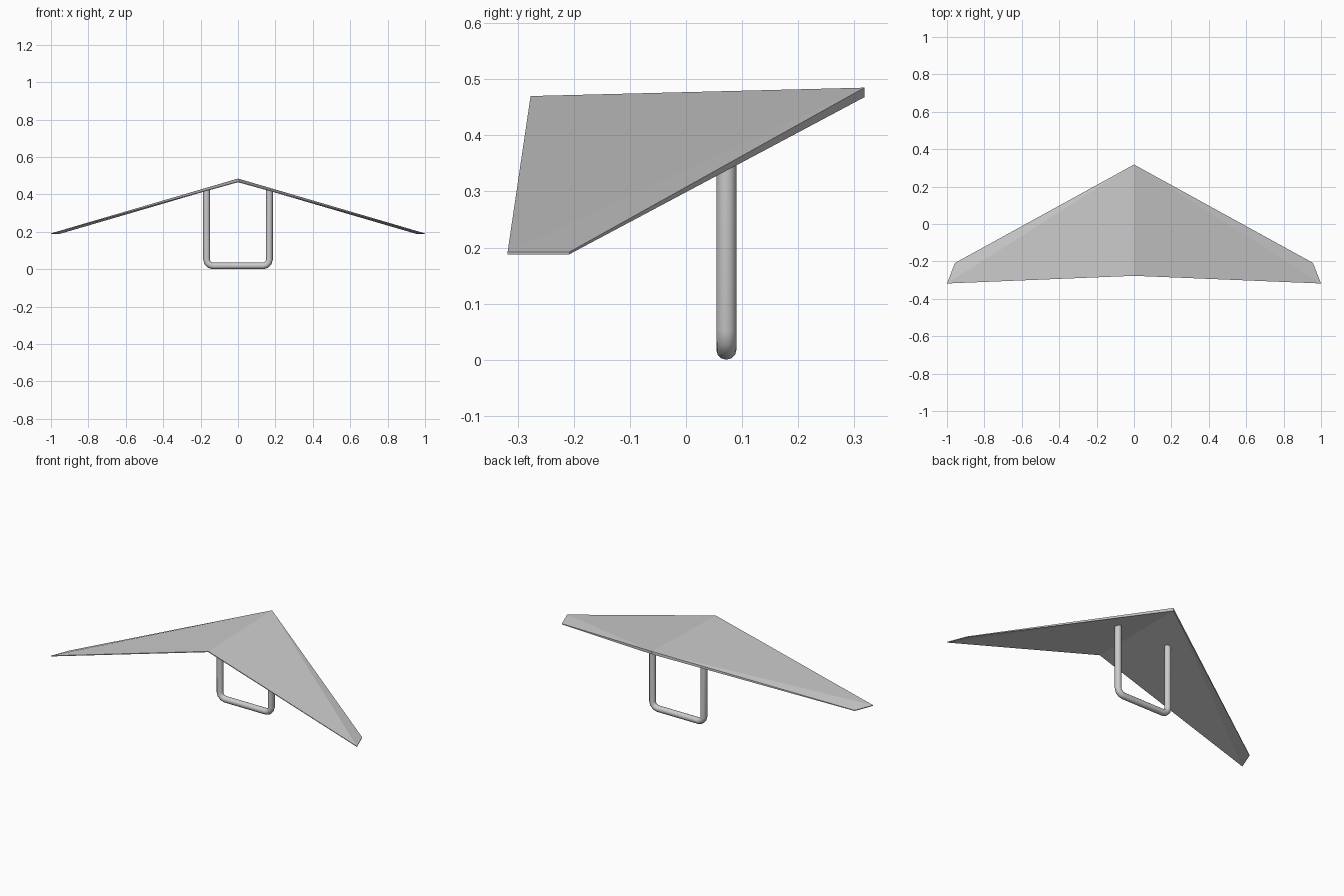
import bpy, bmesh, math

if "Cube" in bpy.data.objects:
    bpy.data.objects.remove(bpy.data.objects["Cube"])

# Wing: right-half outline (x, y, top z, thickness), mirrored across x = 0
outline = [
    (0.0, 0.318, 0.485, 0.017),      # nose
    (0.0, -0.277, 0.470, 0.005),     # trailing centre
    (1.0, -0.318, 0.192, 0.004),     # tip rear
    (0.957, -0.208, 0.192, 0.004),   # tip front
]
bm = bmesh.new()
top = [bm.verts.new((x, y, z)) for x, y, z, t in outline]
low = [bm.verts.new((x, y, z - t)) for x, y, z, t in outline]
for a, b, c in ((0, 1, 2), (0, 2, 3)):
    bm.faces.new((top[a], top[b], top[c]))
    bm.faces.new((low[c], low[b], low[a]))
for i in (1, 2, 3):                  # outer rim, centre left open
    j = (i + 1) % 4
    bm.faces.new((top[j], top[i], low[i], low[j]))
bmesh.ops.recalc_face_normals(bm, faces=bm.faces)
mesh = bpy.data.meshes.new("wing")
bm.to_mesh(mesh)
bm.free()
wing = bpy.data.objects.new("wing", mesh)
bpy.context.collection.objects.link(wing)
mirror = wing.modifiers.new("mirror", "MIRROR")
mirror.use_axis[0] = True

# Control bar: round tube swept along a U with rounded corners
R, HALF, BEND, Y, TOP = 0.018, 0.168, 0.035, 0.072, 0.424
right = [(HALF, TOP)]
for k in range(4):
    a = math.radians(30 * k)
    right.append((HALF - BEND + BEND * math.cos(a), R + BEND - BEND * math.sin(a)))
path = right + [(-x, z) for x, z in reversed(right)]

curve = bpy.data.curves.new("control_bar", "CURVE")
curve.dimensions = "3D"
curve.bevel_depth = R
curve.bevel_resolution = 4
curve.use_fill_caps = True
spline = curve.splines.new("POLY")
spline.points.add(len(path) - 1)
for p, (x, z) in zip(spline.points, path):
    p.co = (x, Y, z, 1)
bar = bpy.data.objects.new("control_bar", curve)
bpy.context.collection.objects.link(bar)
bpy.context.view_layer.objects.active = bar
bar.select_set(True)
bpy.ops.object.convert(target="MESH")
bpy.ops.object.shade_smooth_by_angle(angle=math.radians(35))
